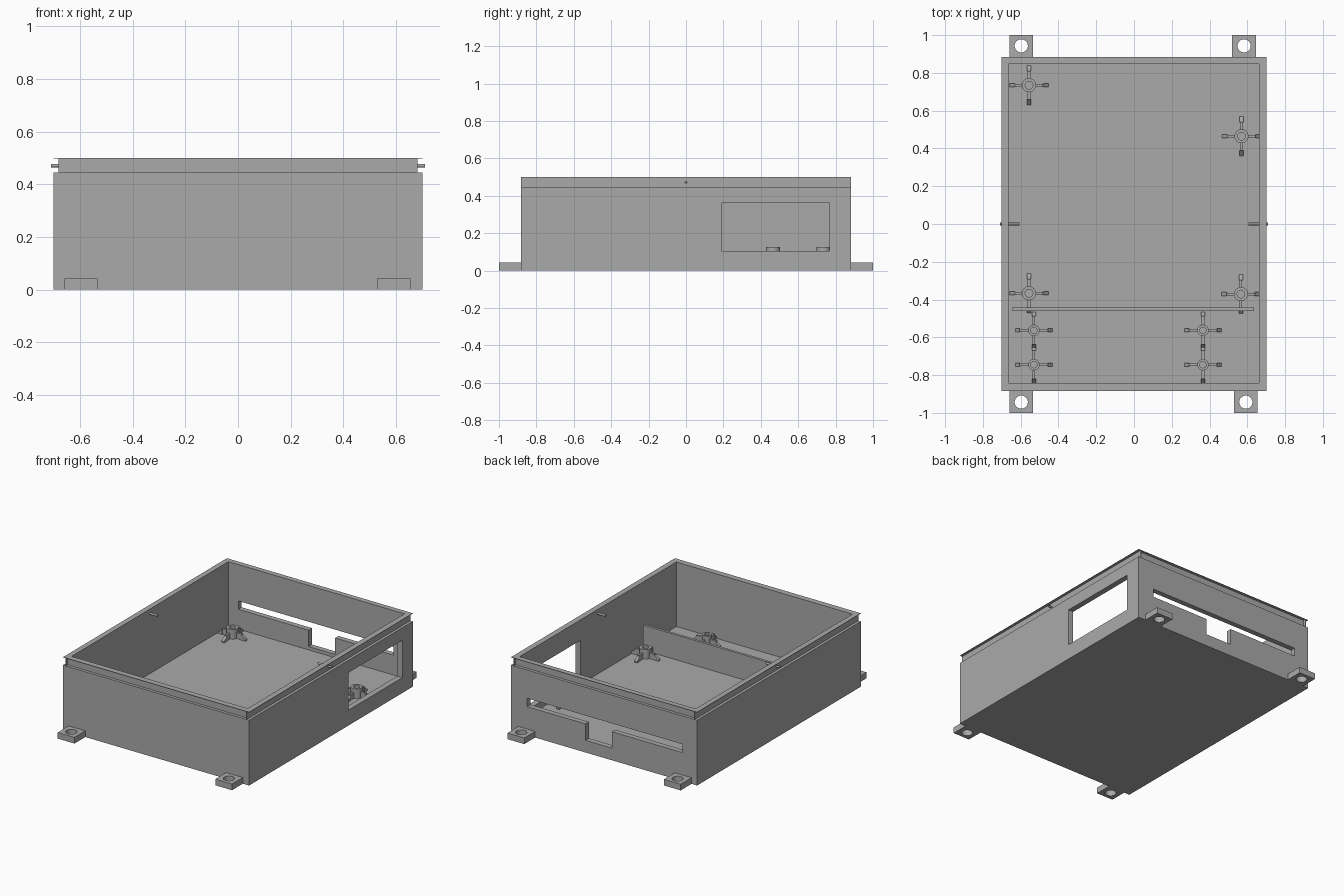
import bpy, bmesh, math
from mathutils import Matrix, Vector

cube = bpy.data.objects.get("Cube")
if cube:
    bpy.data.objects.remove(cube, do_unlink=True)

grey = bpy.data.materials.new("plain grey")
grey.use_nodes = True
grey.diffuse_color = (0.4, 0.4, 0.4, 1)
grey.node_tree.nodes["Principled BSDF"].inputs["Base Color"].default_value = (0.4, 0.4, 0.4, 1)


def finish(name, bm):
    bmesh.ops.recalc_face_normals(bm, faces=bm.faces)
    mesh = bpy.data.meshes.new(name)
    bm.to_mesh(mesh)
    bm.free()
    mesh.materials.append(grey)
    ob = bpy.data.objects.new(name, mesh)
    bpy.context.scene.collection.objects.link(ob)
    return ob


def add_box(bm, lo, hi):
    lo, hi = Vector(lo), Vector(hi)
    mat = Matrix.Translation((lo + hi) / 2) @ Matrix.Diagonal((*(hi - lo), 1))
    bmesh.ops.create_cube(bm, size=1, matrix=mat)


def box(name, lo, hi):
    bm = bmesh.new()
    add_box(bm, lo, hi)
    return finish(name, bm)


def prism(name, outline, axis, start, depth):
    """Extrude a 2D outline along axis 'x' or 'y'."""
    bm = bmesh.new()
    place = (lambda a, b: (a, start, b)) if axis == "y" else (lambda a, b: (start, a, b))
    face = bm.faces.new([bm.verts.new(place(a, b)) for a, b in outline])
    out = bmesh.ops.extrude_face_region(bm, geom=[face])
    move = (0, depth, 0) if axis == "y" else (depth, 0, 0)
    bmesh.ops.translate(bm, vec=move, verts=[v for v in out["geom"] if isinstance(v, bmesh.types.BMVert)])
    return finish(name, bm)


def cylinder(name, centre, radius, height):
    bm = bmesh.new()
    bmesh.ops.create_cone(bm, cap_ends=True, segments=32, radius1=radius, radius2=radius,
                          depth=height, matrix=Matrix.Translation(centre))
    return finish(name, bm)


def add_tube(bm, outer, inner, length, matrix, sides=32):
    """Hollow cylinder from 0 to length along local z."""
    rings = []
    for r, z in ((outer, 0), (outer, length), (inner, length), (inner, 0)):
        rings.append([bm.verts.new(matrix @ Vector((r * math.cos(t), r * math.sin(t), z)))
                      for t in (math.tau * i / sides for i in range(sides))])
    for k in range(4):
        a, b = rings[k], rings[(k + 1) % 4]
        for i in range(sides):
            j = (i + 1) % sides
            bm.faces.new((a[i], a[j], b[j], b[i])).smooth = True


def cut(ob, *cutters):
    for c in cutters:
        c.hide_render = True
        mod = ob.modifiers.new("cut", "BOOLEAN")
        mod.operation, mod.solver, mod.object = "DIFFERENCE", "EXACT", c
        bpy.context.view_layer.objects.active = ob
        bpy.ops.object.modifier_apply(modifier=mod.name)
        bpy.data.objects.remove(c, do_unlink=True)


def sharpen(ob):
    bpy.ops.object.select_all(action="DESELECT")
    ob.select_set(True)
    bpy.context.view_layer.objects.active = ob
    bpy.ops.object.shade_smooth_by_angle(angle=math.radians(30))


# Main dimensions
W, D, RIM, TOP, FLOOR = 0.702, 0.883, 0.445, 0.5, 0.06
LIP_W, LIP_D = 0.683, 0.863


def cavity():
    return box("cavity_cutter", (-0.665, -0.843, FLOOR), (0.663, 0.847, 0.7))


# Open case with side window and notched slot in the back wall
case = box("case", (-W, -D, 0), (W, D, RIM))
slot = [(-0.59, 0.195), (-0.06, 0.195), (-0.06, 0.083), (0.14, 0.083),
        (0.14, 0.195), (0.58, 0.195), (0.58, 0.252), (-0.59, 0.252)]
cut(case, cavity(),
    box("window_cutter", (0.6, 0.19, 0.105), (0.8, 0.768, 0.36)),
    prism("slot_cutter", slot, "y", 0.8, 0.2))

# Recessed lip, thin top flange and thin corner wings
lip = box("lip", (-LIP_W, -LIP_D, RIM), (LIP_W, LIP_D, TOP))
cut(lip, cavity())
flange = box("top_flange", (-W, -D, TOP - 0.002), (W, D, TOP))
cut(flange, cavity())
for sx in (-1, 1):
    for sy in (-1, 1):
        xs, ys = sorted((sx * (LIP_W - 0.002), sx * LIP_W)), sorted((sy * LIP_D, sy * D))
        box("lip_corner_wing", (xs[0], ys[0], RIM), (xs[1], ys[1], TOP))

# Divider wall
box("divider", (-0.643, -0.461, FLOOR), (0.635, -0.443, 0.23))

# Mounting tabs with screw holes
for x, sy in ((-0.597, -1), (0.592, -1), (-0.597, 1), (0.583, 1)):
    ys = sorted((sy * D, sy))
    tab = box("mounting_tab", (x - 0.063, ys[0], 0), (x + 0.063, ys[1], 0.042))
    cut(tab, cylinder("screw_hole_cutter", (x, sy * 0.943, 0.02), 0.035, 0.2))

# Hollow hinge pins through the lip
for sx in (-1, 1):
    bm = bmesh.new()
    turn = Matrix.Translation((sx * 0.605, 0, 0.471)) @ Matrix.Rotation(sx * math.pi / 2, 4, "Y")
    add_tube(bm, 0.007, 0.004, 0.105, turn, 16)
    sharpen(finish("hinge_pin", bm))


# Board posts braced by four ribs with sloping feet
def post(x, y, radius, reach):
    bm = bmesh.new()
    add_tube(bm, radius, radius * 0.55, 0.065, Matrix.Translation((x, y, FLOOR)))
    for k in range(4):
        before = len(bm.verts)
        add_box(bm, (radius * 0.9, -0.007, FLOOR), (0.075, 0.007, 0.1))
        add_box(bm, (0.072, -0.01, FLOOR), (reach, 0.01, 0.095))
        bm.verts.ensure_lookup_table()
        new = bm.verts[before:]
        for v in new:
            if v.co.x > reach - 0.001 and v.co.z > 0.09:
                v.co.z = FLOOR + 0.008
        turn = Matrix.Translation((x, y, 0)) @ Matrix.Rotation(k * math.pi / 2, 4, "Z")
        bmesh.ops.transform(bm, matrix=turn, verts=new)
    sharpen(finish("board_post", bm))


for x, y in ((-0.556, 0.735), (0.569, 0.465), (-0.556, -0.367), (0.566, -0.371)):
    post(x, y, 0.037, 0.104)
for x in (-0.53, 0.365):
    for y in (-0.563, -0.745):
        post(x, y, 0.03, 0.098)
